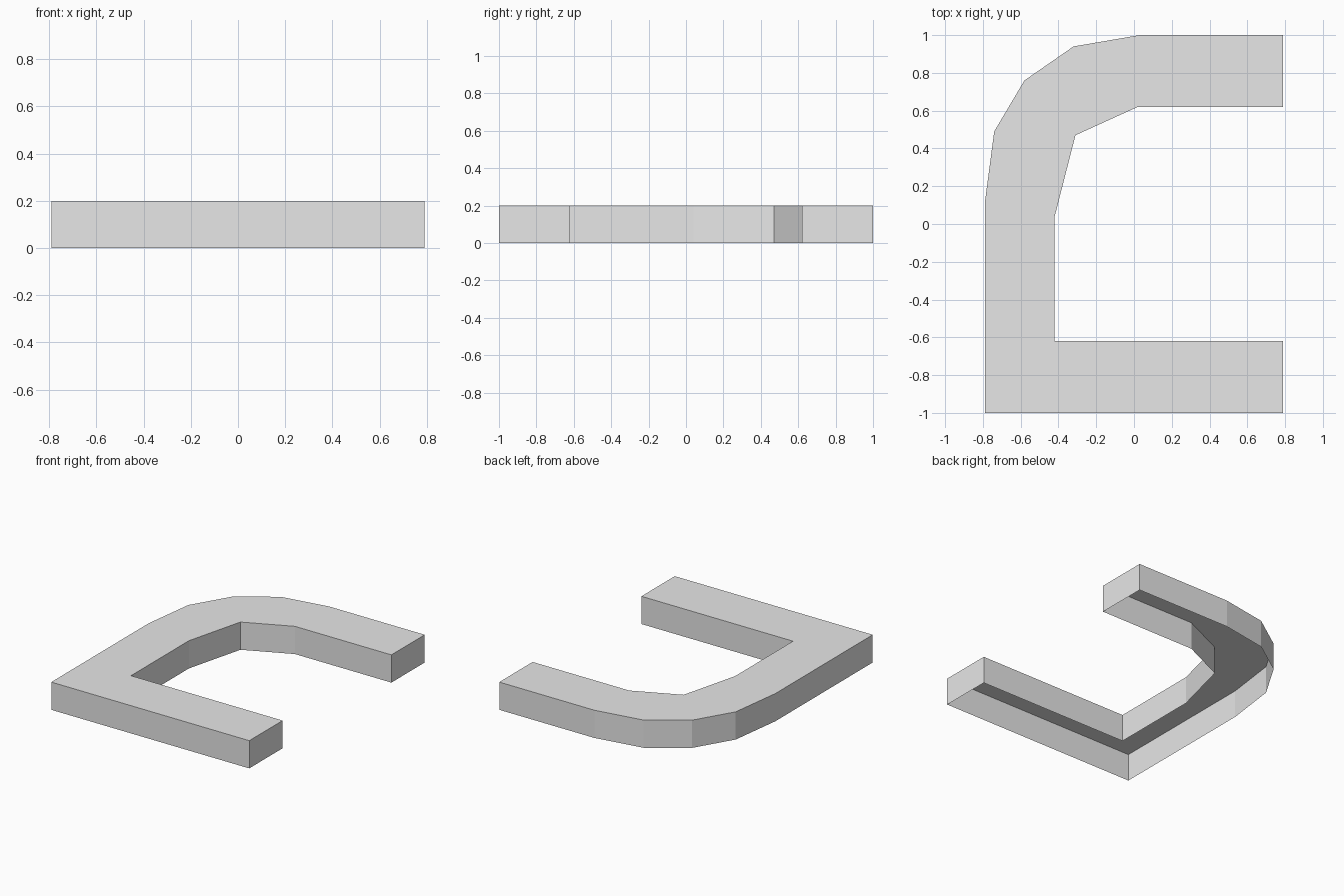
import bpy
import bmesh

default_cube = bpy.data.objects.get("Cube")
if default_cube:
    bpy.data.objects.remove(default_cube, do_unlink=True)

HEIGHT = 0.2
END = 0.79      # open ends of both arms
INNER = 0.62    # inner edge of both arms

# Plain grey material
grey = bpy.data.materials.new("plain_grey")
grey.use_nodes = True
colour = (0.8, 0.8, 0.8, 1)
grey.diffuse_color = colour
grey.node_tree.nodes["Principled BSDF"].inputs["Base Color"].default_value = colour

# Plan outline, counter-clockwise: square front corner, faceted back corner
inner_edge = [(END, -INNER), (-0.42, -INNER), (-0.42, 0.04),
              (-0.31, 0.47), (0.02, INNER), (END, INNER)]
outer_edge = [(END, 1), (0.03, 1), (-0.32, 0.94), (-0.58, 0.76),
              (-0.74, 0.49), (-END, 0.11), (-END, -1), (END, -1)]
outline = inner_edge + outer_edge

# Top slab with walls around it, open underneath
bm = bmesh.new()
top = [bm.verts.new((x, y, HEIGHT)) for x, y in outline]
foot = [bm.verts.new((x, y, 0)) for x, y in outline]
bm.faces.new(top)
for i in range(len(outline)):
    j = (i + 1) % len(outline)
    bm.faces.new((foot[i], foot[j], top[j], top[i]))

mesh = bpy.data.meshes.new("curved_kerb")
bm.to_mesh(mesh)
bm.free()
mesh.materials.append(grey)
kerb = bpy.data.objects.new("curved_kerb", mesh)
bpy.context.collection.objects.link(kerb)
